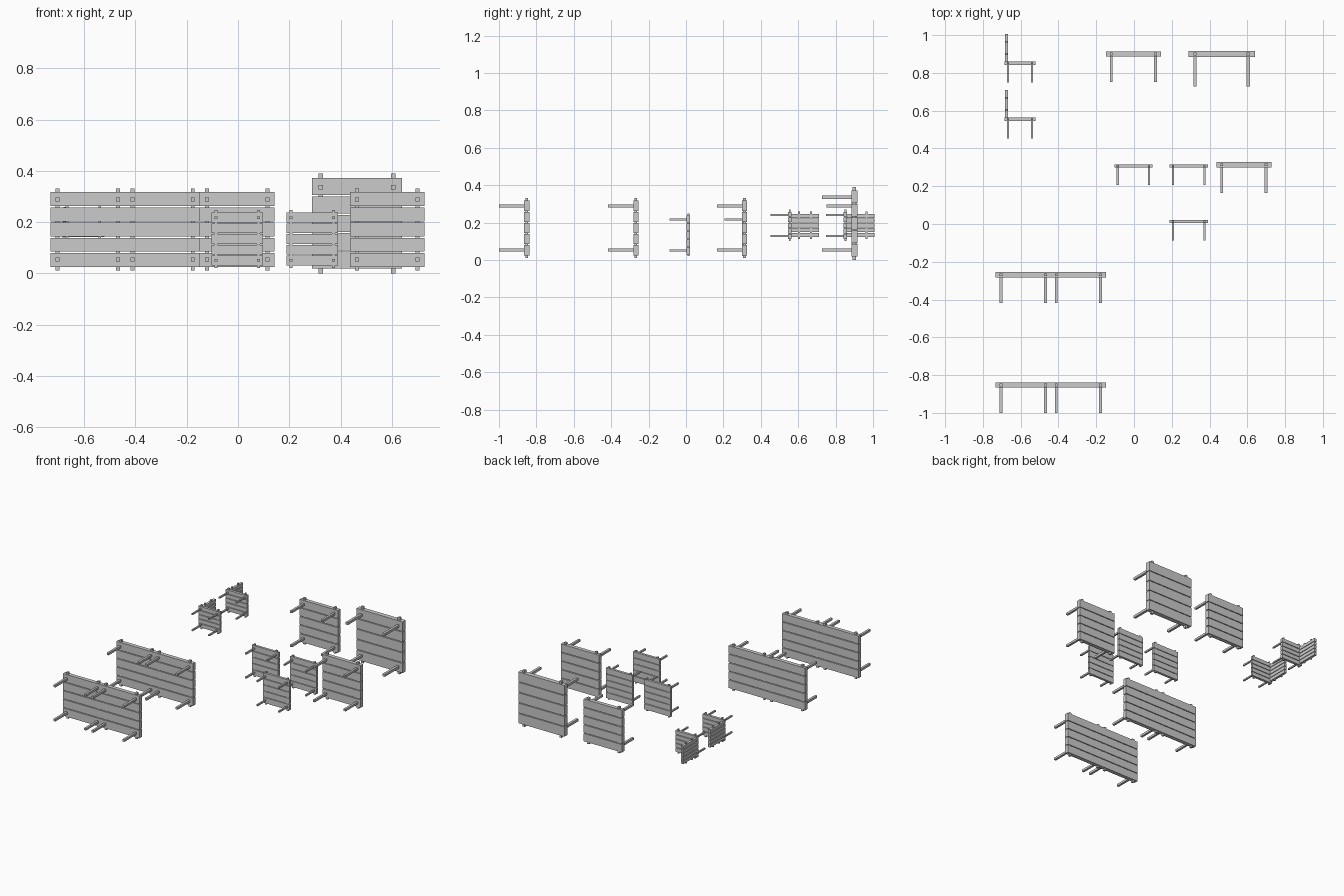
import bpy
import bmesh
from mathutils import Matrix, Vector

if "Cube" in bpy.data.objects:
    bpy.data.objects.remove(bpy.data.objects["Cube"])

grey = bpy.data.materials.new("grey_wood")
grey.diffuse_color = (0.6, 0.6, 0.6, 1)
grey.use_nodes = True
grey.node_tree.nodes["Principled BSDF"].inputs["Base Color"].default_value = grey.diffuse_color


def boxes(name, spans):
    """One object made of boxes, each given as (x0, x1, y0, y1, z0, z1)."""
    bm = bmesh.new()
    for x0, x1, y0, y1, z0, z1 in spans:
        mid = Vector((x0 + x1, y0 + y1, z0 + z1)) / 2
        size = Matrix.Diagonal((x1 - x0, y1 - y0, z1 - z0, 1))
        bmesh.ops.create_cube(bm, size=1, matrix=Matrix.Translation(mid) @ size)
    mesh = bpy.data.meshes.new(name)
    bm.to_mesh(mesh)
    bm.free()
    mesh.materials.append(grey)
    ob = bpy.data.objects.new(name, mesh)
    bpy.context.collection.objects.link(ob)


def rows(zc, height, gap, count=5):
    """Lower and upper edges of evenly spaced planks."""
    h = (height - gap * (count - 1)) / count
    z = zc - height / 2
    return [(z + i * (h + gap), z + i * (h + gap) + h) for i in range(count)]


def table(name, xc, back, zc, w, h, thick, depth, leg_x, leg_z, bar, over, gap):
    """Plank top lying on its side, with legs pointing to the front."""
    front, ym, r = back - thick, back - thick / 2, bar / 2
    boxes(name + "_planks", [(xc - w / 2, xc + w / 2, front, back, a, b)
                             for a, b in rows(zc, h, gap)])
    # Battens run through the planks and stick out at both ends
    boxes(name + "_battens", [(xc + s * leg_x - r, xc + s * leg_x + r, ym - r, ym + r,
                               zc - h / 2 - over, zc + h / 2 + over) for s in (-1, 1)])
    boxes(name + "_legs", [(xc + s * leg_x - r, xc + s * leg_x + r, back - depth, ym,
                            zc + t * leg_z - r, zc + t * leg_z + r)
                           for s in (-1, 1) for t in (-1, 1)])


# Medium tables, the first four pushed together in pairs
for i, (x, y) in enumerate([(-0.586, -0.838), (-0.294, -0.838), (-0.586, -0.255),
                            (-0.294, -0.255), (0.582, 0.327), (-0.003, 0.913)]):
    table(f"medium_table_{i + 1}", x, y, 0.171, 0.292, 0.292, 0.027, 0.162,
          0.1175, 0.1175, 0.015, 0.014, 0.005)

# Large table
table("large_table", 0.464, 0.916, 0.195, 0.352, 0.354, 0.032, 0.189,
      0.141, 0.141, 0.017, 0.018, 0.005)

# Small tables
for i, (x, y) in enumerate([(-0.003, 0.316), (0.29, 0.316), (0.29, 0.021)]):
    table(f"small_table_{i + 1}", x, y, 0.134, 0.202, 0.207, 0.017, 0.109,
          0.083, 0.083, 0.011, 0.01, 0.004)

# Chairs: a small plank seat plus a plank backrest standing off its left edge
for i, y in enumerate([0.564, 0.861]):
    name = f"chair_{i + 1}"
    table(name + "_seat", -0.603, y, 0.185, 0.164, 0.145, 0.018, 0.112,
          0.064, 0.056, 0.01, 0.012, 0.004)
    boxes(name + "_backrest_planks", [(-0.684, -0.667, y, y + 0.146, a, b)
                                      for a, b in rows(0.185, 0.123, 0.004)])
    boxes(name + "_backrest_battens", [(-0.68, -0.671, y + d - 0.005, y + d + 0.005,
                                        0.112, 0.258) for d in (0.04, 0.104)])
